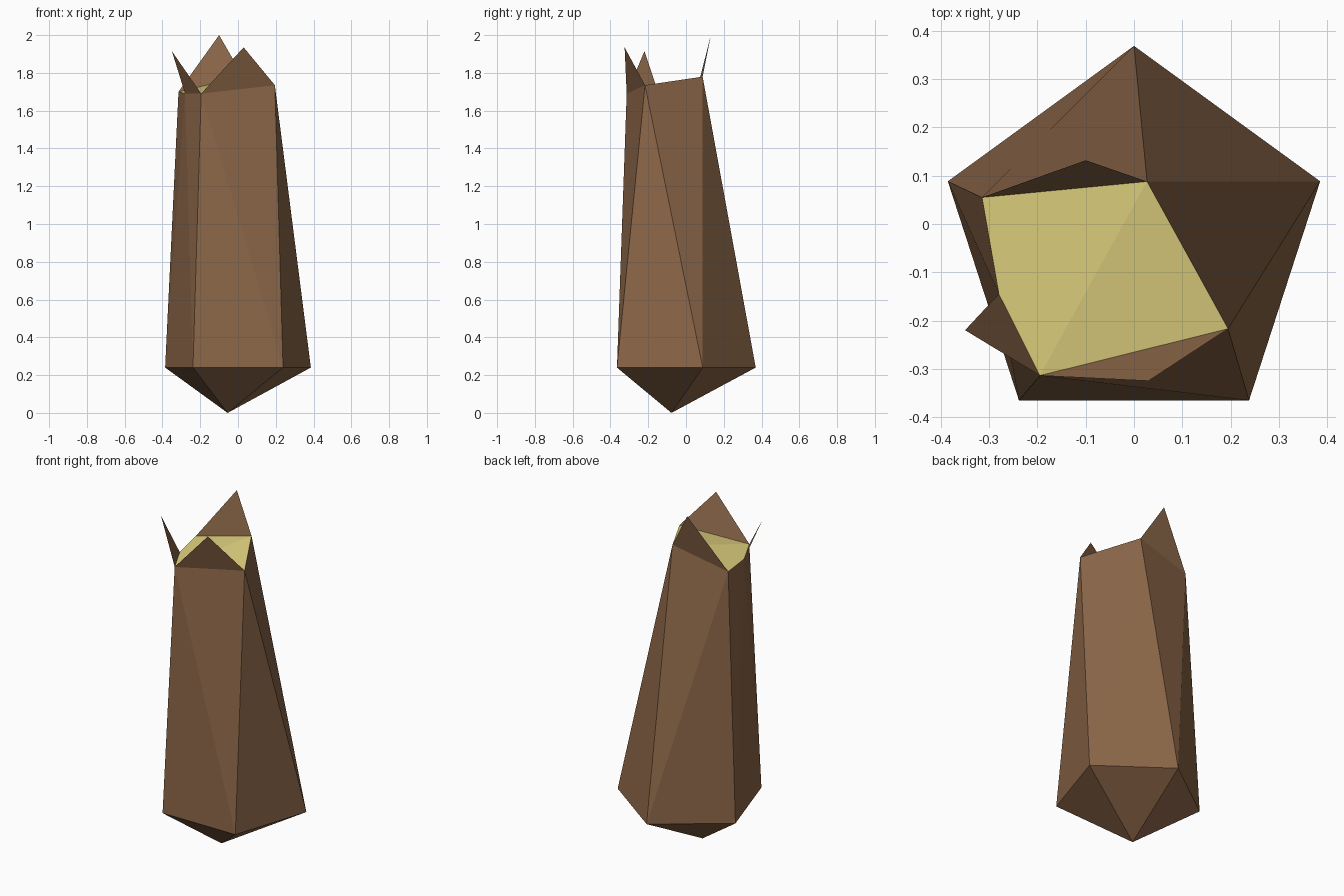
import bpy
from math import sin, cos, tau
from mathutils import Vector

if "Cube" in bpy.data.objects:
    bpy.data.objects.remove(bpy.data.objects["Cube"])


def material(name, color):
    m = bpy.data.materials.new(name)
    m.diffuse_color = color
    m.use_nodes = True
    m.node_tree.nodes["Principled BSDF"].inputs["Base Color"].default_value = m.diffuse_color
    return m


def build(name, verts, faces, mat):
    mesh = bpy.data.meshes.new(name)
    mesh.from_pydata(verts, [], faces)
    mesh.materials.append(mat)
    mesh.update()
    obj = bpy.data.objects.new(name, mesh)
    bpy.context.collection.objects.link(obj)
    return obj


bark = material("bark", (0.26, 0.135, 0.065, 1))
wood = material("cut_wood", (0.75, 0.64, 0.21, 1))

# Regular pentagon near the ground, clockwise from the back corner
R = 0.406
base = [Vector((R * 0.95 / 0.951 * sin(tau * i / 5), R * cos(tau * i / 5) - 0.037, 0.24))
        for i in range(5)]

# Uneven broken rim, clockwise from the back
rim = [Vector(p) for p in ((0.027, 0.088, 1.78), (0.195, -0.217, 1.735),
                           (-0.195, -0.314, 1.69), (-0.28, -0.145, 1.69),
                           (-0.315, 0.055, 1.70))]
A, B, C, D, E = range(5, 10)

# Twisted trunk walls between pentagon and rim
walls = [(1, 0, A), (1, A, B), (2, 1, B), (2, B, C), (3, 2, C),
         (3, C, D), (4, 3, D), (4, D, E), (0, 4, E), (0, E, A)]

# Pointed underside
root = 10
underside = [(i, (i + 1) % 5, root) for i in range(5)]
build("trunk", base + rim + [Vector((-0.055, -0.077, 0))], walls + underside, bark)

# Yellow broken top
build("cut_top", rim, [(0, 4, 3, 2), (0, 2, 1)], wood)

# Bark splinters standing on rim edges: start, end, tip
splinters = {"back_splinter": (4, 0, (-0.10, 0.132, 2.0)),
             "front_splinter": (1, 2, (0.03, -0.325, 1.935)),
             "left_splinter": (2, 3, (-0.35, -0.22, 1.915))}
for name, (a, b, tip) in splinters.items():
    build(name, [rim[a], rim[b], Vector(tip)], [(0, 1, 2)], bark)
